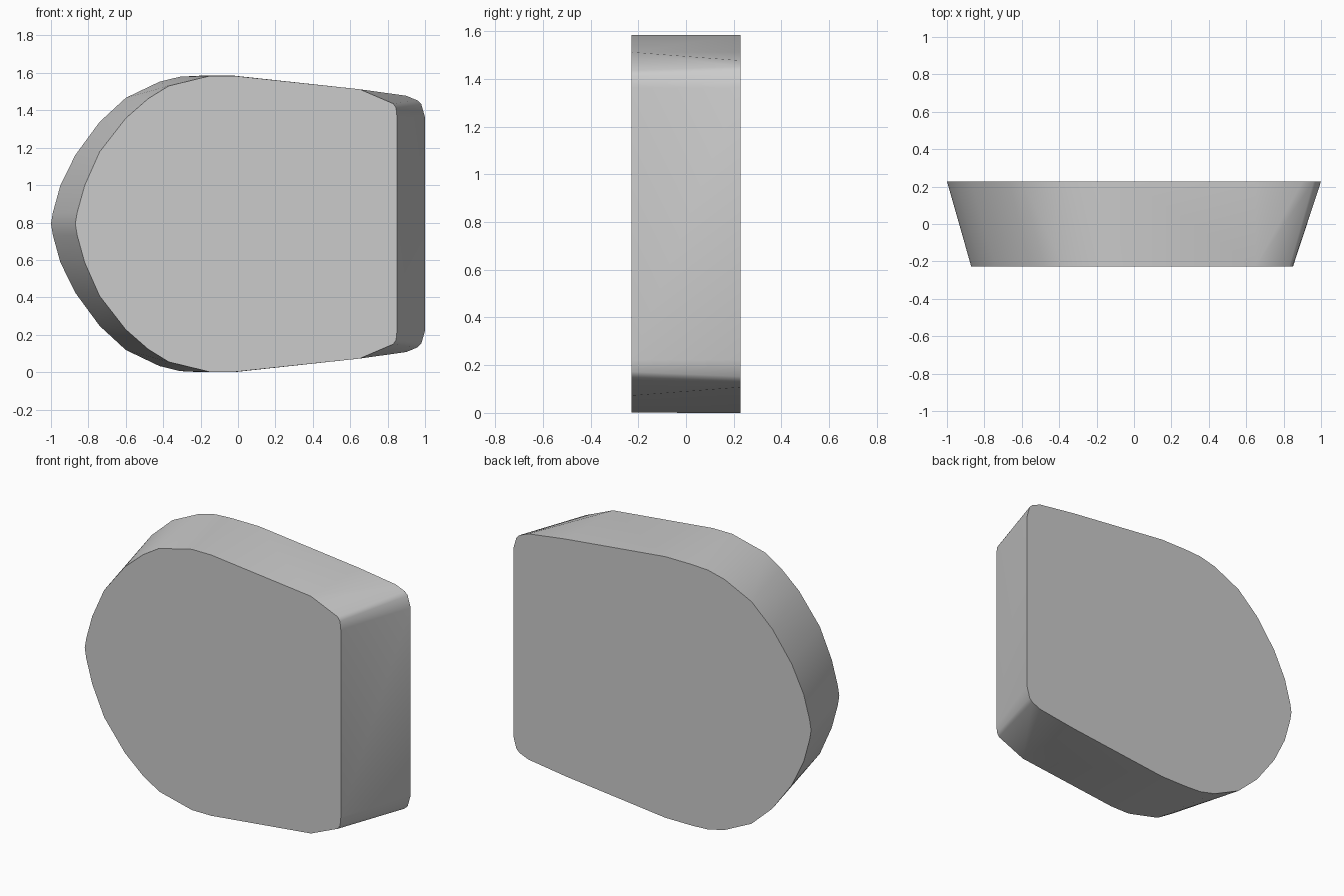
import bpy, bmesh, math

if "Cube" in bpy.data.objects:
    bpy.data.objects.remove(bpy.data.objects["Cube"])

MID_Z = 0.7925
HALF_DEPTH = 0.228

# Upper half outlines (x, height above the middle), mirrored for the lower half
back_half = [(-1.0, 0.0), (-0.99, 0.06), (-0.95, 0.205), (-0.87, 0.368), (-0.74, 0.545),
             (-0.60, 0.674), (-0.42, 0.76), (-0.31, 0.787), (-0.20, 0.7925), (-0.02, 0.7925),
             (0.65, 0.72), (0.90, 0.685), (0.96, 0.66), (0.98, 0.64), (1.0, 0.57)]
front_half = [(-0.87, 0.0), (-0.86, 0.06), (-0.82, 0.205), (-0.74, 0.385), (-0.60, 0.565),
              (-0.48, 0.67), (-0.37, 0.738), (-0.15, 0.7915), (-0.02, 0.7915), (0.65, 0.72),
              (0.83, 0.643), (0.845, 0.62), (0.85, 0.57)]

# Tapered body: a hull stretched between the two outlines
bm = bmesh.new()
for half, y in ((back_half, HALF_DEPTH), (front_half, -HALF_DEPTH)):
    for x, h in half:
        for side in ((1, -1) if h else (1,)):
            bm.verts.new((x, y, MID_Z + side * h))
bmesh.ops.convex_hull(bm, input=bm.verts)
bmesh.ops.dissolve_limit(bm, angle_limit=math.radians(0.5), verts=bm.verts, edges=bm.edges)
bmesh.ops.recalc_face_normals(bm, faces=bm.faces)

mesh = bpy.data.meshes.new("tapered_block")
bm.to_mesh(mesh)
bm.free()
block = bpy.data.objects.new("tapered_block", mesh)
bpy.context.collection.objects.link(block)

# Smooth rim with crisp face edges
bpy.context.view_layer.objects.active = block
block.select_set(True)
bpy.ops.object.shade_smooth_by_angle(angle=math.radians(30))
